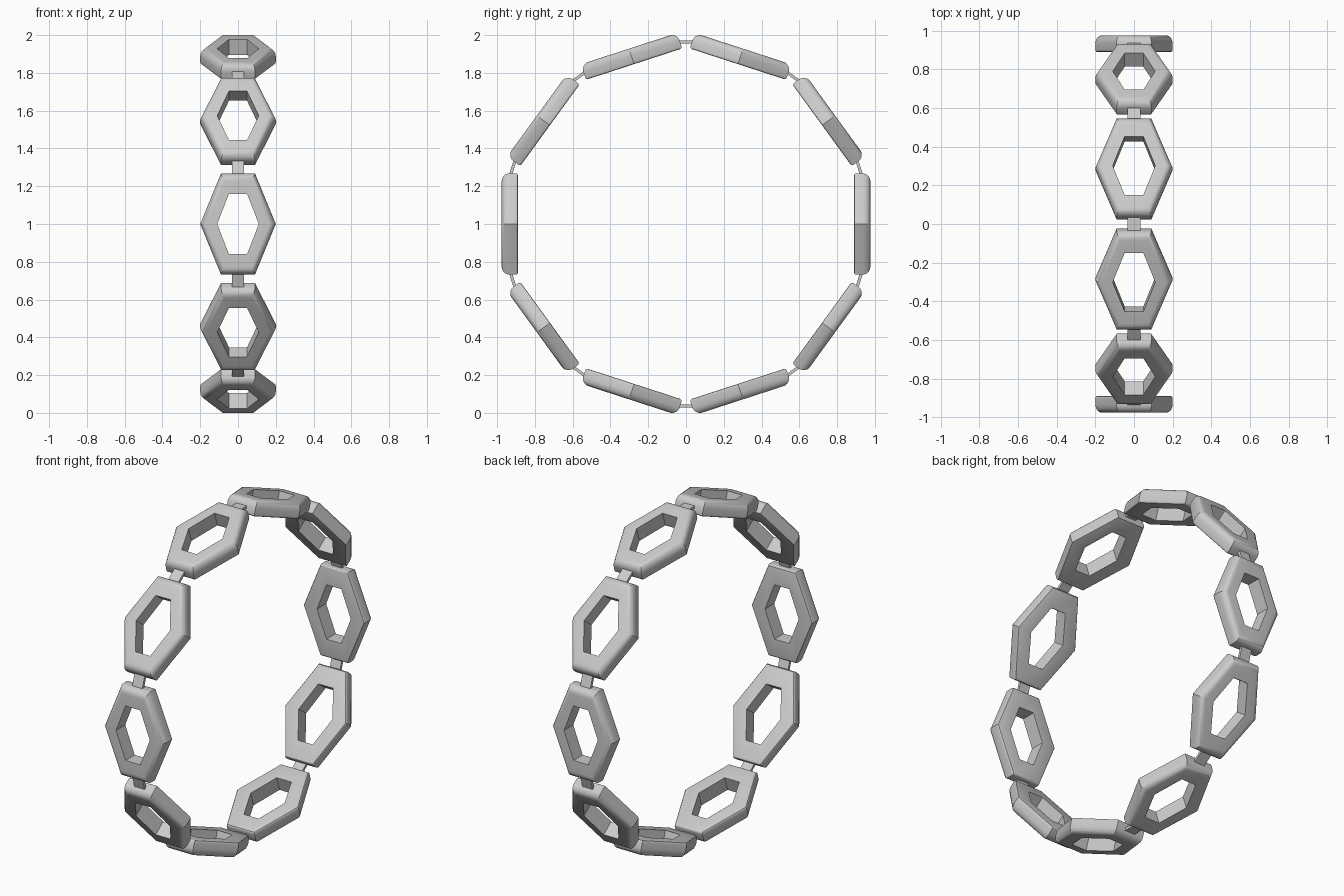
import bpy, bmesh, math
from mathutils import Matrix, Vector

cube = bpy.data.objects.get("Cube")
if cube:
    bpy.data.objects.remove(cube, do_unlink=True)

COUNT = 10
RADIUS = 0.933      # centre plane of the links
HALF = 0.043        # half thickness of a link
OUTER = (0.2, 0.09, 0.268)    # tip half width, end half width, half length
INNER = (0.11, 0.048, 0.16)

grey = bpy.data.materials.new("light_grey")
grey.use_nodes = True
colour = (0.6, 0.6, 0.6, 1)
grey.diffuse_color = colour
grey.node_tree.nodes["Principled BSDF"].inputs["Base Color"].default_value = colour


def hexagon(t, depth):
    """Elongated hexagon, blended from the outer (0) to the inner (1) outline."""
    w, e, l = [a + (b - a) * t for a, b in zip(OUTER, INNER)]
    return [Vector((x, depth, z)) for x, z in
            ((w, 0), (e, l), (-e, l), (-w, 0), (-e, -l), (e, -l))]


def arc(radius, sign, steps):
    """Quarter round on the outer rim, from side wall to face."""
    pts = []
    for i in range(steps + 1):
        a = math.pi / 2 * i / steps
        t = radius * (1 - math.cos(a)) / (OUTER[2] - INNER[2])
        pts.append((t, sign * (HALF - radius + radius * math.sin(a))))
    return pts


def add_object(name, bm, angle):
    bmesh.ops.recalc_face_normals(bm, faces=bm.faces[:])
    mesh = bpy.data.meshes.new(name)
    # -y is outward before the part is turned about the x axis
    place = (Matrix.Translation((0, 0, 1)) @ Matrix.Rotation(angle, 4, 'X')
             @ Matrix.Translation((0, -RADIUS, 0)))
    bm.transform(place)
    bm.to_mesh(mesh)
    bm.free()
    mesh.materials.append(grey)
    obj = bpy.data.objects.new(name, mesh)
    bpy.context.collection.objects.link(obj)
    bpy.ops.object.select_all(action='DESELECT')
    obj.select_set(True)
    bpy.context.view_layer.objects.active = obj
    bpy.ops.object.shade_smooth_by_angle(angle=math.radians(30))


def link(name, angle):
    # Cross-section: soft outward rim, small round inward, straight hole wall
    profile = (arc(0.012, 1, 3)[::-1] + arc(0.042, -1, 7)
               + [(1, -HALF), (1, HALF)])
    bm = bmesh.new()
    rings = [[bm.verts.new(p) for p in hexagon(t, d)] for t, d in profile]
    for a, b in zip(rings, rings[1:] + rings[:1]):
        for i in range(6):
            j = (i + 1) % 6
            bm.faces.new((a[i], a[j], b[j], b[i]))
    add_object(name, bm, angle)


def connector(name, angle):
    bm = bmesh.new()
    bmesh.ops.create_cube(bm, size=1)
    bmesh.ops.scale(bm, vec=(0.066, 0.016, 0.12), verts=bm.verts)
    bmesh.ops.translate(bm, vec=(0, -0.031, 0), verts=bm.verts)
    add_object(name, bm, angle)


# Alternate links and connecting plates round the ring
step = math.tau / COUNT
for k in range(COUNT):
    link(f"link_{k + 1}", k * step)
    connector(f"connector_{k + 1}", (k + 0.5) * step)
